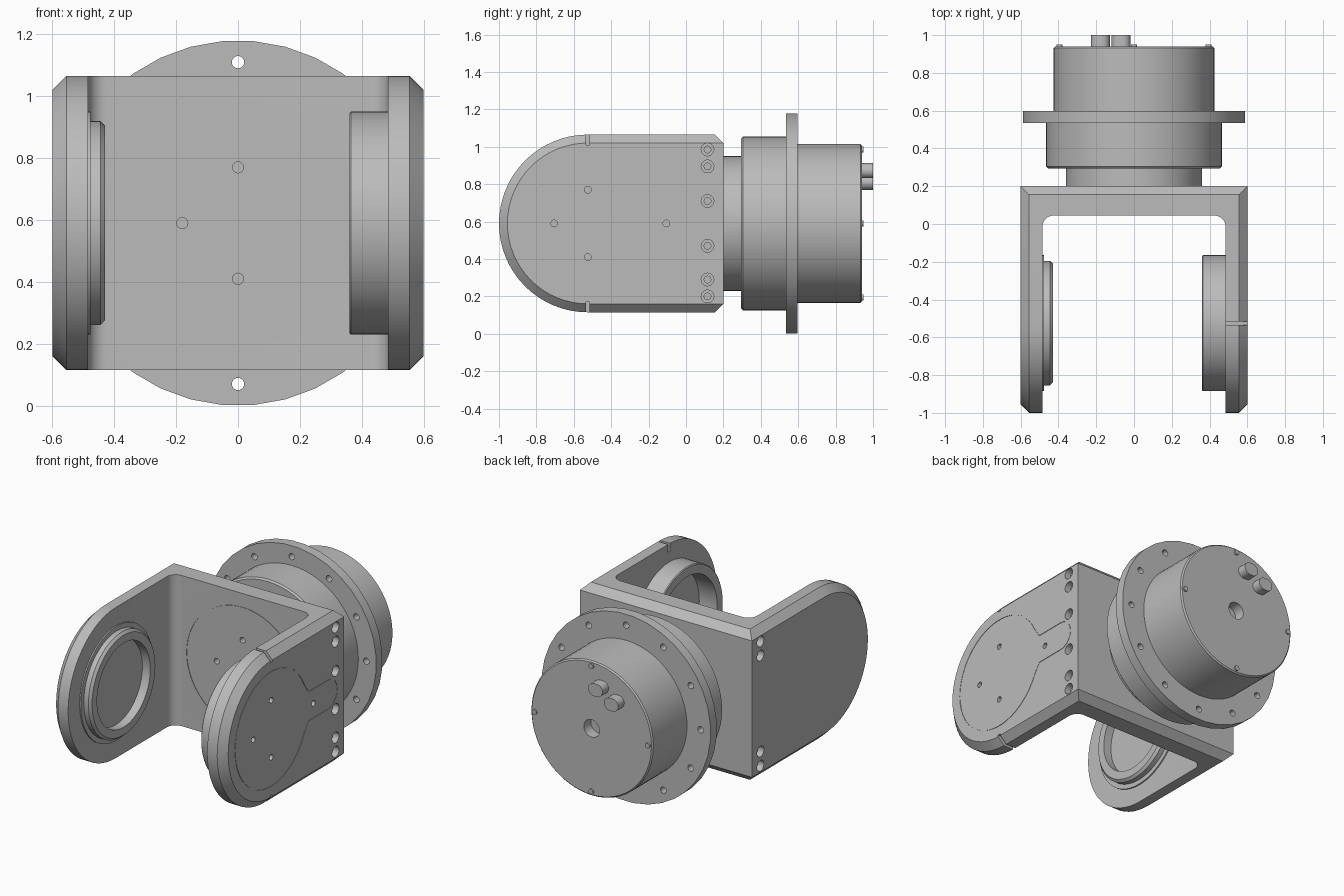
import bpy, bmesh, math
from mathutils import Vector

if "Cube" in bpy.data.objects:
    bpy.data.objects.remove(bpy.data.objects["Cube"])

MID = 0.59        # height of every main axis
PIVOT = -0.525    # y of the arm pivot
TOP = 0.475       # half height of the bracket
CH = 0.045        # bracket chamfer

grey = bpy.data.materials.new("machined_grey")
grey.use_nodes = True
grey.diffuse_color = (0.5, 0.5, 0.5, 1)
grey.node_tree.nodes["Principled BSDF"].inputs["Base Color"].default_value = (0.5, 0.5, 0.5, 1)


def loft(bm, loops, wrap=False):
    """Skin equal-length loops; wrap joins last to first, otherwise cap the ends."""
    rows = [[bm.verts.new(p) for p in loop] for loop in loops]
    n = len(rows[0])
    pairs = list(zip(rows, rows[1:])) + ([(rows[-1], rows[0])] if wrap else [])
    for a, b in pairs:
        for i in range(n):
            j = (i + 1) % n
            bm.faces.new((a[i], a[j], b[j], b[i]))
    if not wrap:
        bm.faces.new(rows[0])
        bm.faces.new(rows[-1])


def lathe(bm, axis, centre, profile, sides=64, wrap=False, phase=0.0):
    """Turn (distance, radius) pairs around the x or y axis."""
    along = Vector((1, 0, 0)) if axis == "x" else Vector((0, 1, 0))
    up = Vector((0, 0, 1))
    side = along.cross(up)
    turns = [2 * math.pi * (i + phase) / sides for i in range(sides)]
    loft(bm, [[Vector(centre) + along * t + (up * math.cos(a) + side * math.sin(a)) * r
               for a in turns] for t, r in profile], wrap)


def box(bm, lo, hi):
    corners = [(lo[0], lo[1]), (hi[0], lo[1]), (hi[0], hi[1]), (lo[0], hi[1])]
    loft(bm, [[(x, y, z) for x, y in corners] for z in (lo[2], hi[2])])


def finish(name, bm):
    bmesh.ops.remove_doubles(bm, verts=bm.verts, dist=1e-5)
    bmesh.ops.recalc_face_normals(bm, faces=bm.faces)
    mesh = bpy.data.meshes.new(name)
    bm.to_mesh(mesh)
    bm.free()
    mesh.materials.append(grey)
    obj = bpy.data.objects.new(name, mesh)
    bpy.context.collection.objects.link(obj)
    return obj


def cut(obj, cutters):
    """Subtract each cutter mesh, then bake the result."""
    helpers = []
    for bm in cutters:
        helper = finish("cutter", bm)
        helper.hide_render = True
        mod = obj.modifiers.new("cut", "BOOLEAN")
        mod.operation, mod.solver, mod.object = "DIFFERENCE", "EXACT", helper
        helpers.append(helper)
    bpy.context.view_layer.update()
    baked = bpy.data.meshes.new_from_object(obj.evaluated_get(bpy.context.evaluated_depsgraph_get()))
    obj.modifiers.clear()
    obj.data = baked
    for helper in helpers:
        bpy.data.objects.remove(helper)


def smooth(obj):
    bpy.ops.object.select_all(action="DESELECT")
    obj.select_set(True)
    bpy.context.view_layer.objects.active = obj
    bpy.ops.object.shade_smooth_by_angle(angle=math.radians(25))


def turned(name, axis, centre, profile, **options):
    bm = bmesh.new()
    lathe(bm, axis, centre, profile, **options)
    return finish(name, bm)


# Bracket: round-nosed block, chamfered along its outer rim
def side_outline(x, inset):
    r = TOP - inset
    nose = [math.pi / 2 + math.pi * i / 32 for i in range(33)]
    pts = [(0.2, CH - TOP), (0.2, TOP - CH), (0.2 - CH + inset, r)]
    pts += [(PIVOT + r * math.cos(a), r * math.sin(a)) for a in nose]
    pts += [(0.2 - CH + inset, -r)]
    return [(x, y, MID + z) for y, z in pts]


bm = bmesh.new()
loft(bm, [side_outline(x, i) for x, i in ((-0.6, CH), (-0.555, 0), (0.555, 0), (0.6, CH))])
bracket = finish("fork_bracket", bm)

# Gap between the arms, with filleted inner corners
gap = bmesh.new()
corner = [(-0.485, -1.2), (0.485, -1.2)]
for cx, start in ((0.425, 0), (-0.425, math.pi / 2)):
    for i in range(9):
        a = start + math.pi / 2 * i / 8
        corner.append((cx + 0.06 * math.cos(a), -0.015 + 0.06 * math.sin(a)))
loft(gap, [[(x, y, z) for x, y in corner] for z in (-0.2, 1.4)])

# Counterbored screw holes near the rear corners, pin holes and rim notches
holes = bmesh.new()
for z in (0.2, 0.29, 0.47, 0.71, 0.895, 0.985):
    for s in (1, -1):
        if s > 0 or abs(z - MID) > 0.2:
            lathe(holes, "x", (0, 0.115, z),
                  [(s * t, r) for t, r in ((0.5, 0), (0.5, 0.018), (0.56, 0.018),
                                           (0.56, 0.034), (0.65, 0.034), (0.65, 0))], sides=20)
for y, z in ((-0.705, MID), (PIVOT, 0.77), (PIVOT, 0.41), (-0.105, MID)):
    lathe(holes, "x", (0, y, z), [(0.55, 0.018), (0.65, 0.018)], sides=16)
for x, z in ((-0.18, MID), (0, 0.77), (0, 0.41)):
    lathe(holes, "y", (x, 0, z), [(0, 0.018), (0.1, 0.018)], sides=16)
for z in (0.1, 1.01):
    box(holes, (0.47, -0.535, z), (0.7, -0.515, z + 0.07))


# Fine seams: keyhole cover on the left arm, round cover in the back plate
def keyhole(x, grow):
    r, neck = 0.36 + grow, 0.09 + grow
    pts = [(PIVOT + r * math.cos(a), r * math.sin(a))
           for a in (math.radians(25 + 310 * i / 40) for i in range(41))]
    pts.append((-0.155, -neck))
    pts += [(0.04 + neck * math.cos(a), neck * math.sin(a))
            for a in (-math.pi / 2 + math.pi * i / 12 for i in range(13))]
    pts.append((-0.155, neck))
    return [(x, y, MID + z) for y, z in pts]


seams = bmesh.new()
loft(seams, [keyhole(x, g) for x, g in ((0.597, 0), (0.597, 0.003), (0.61, 0.003), (0.61, 0))], True)
lathe(seams, "y", (0, 0, MID), [(0.03, 0.387), (0.03, 0.39), (0.048, 0.39), (0.048, 0.387)], wrap=True)
cut(bracket, [gap, holes, seams])

# Bearing rings inside the arms
pivot = (0, PIVOT, MID)
right_ring = turned("right_bearing_ring", "x", pivot,
                    [(-0.49, 0.36), (-0.477, 0.36), (-0.477, 0.33), (-0.445, 0.33),
                     (-0.43, 0.315), (-0.43, 0.265), (-0.49, 0.265)], wrap=True)
left_ring = turned("left_bearing_cup", "x", pivot,
                   [(0.49, 0.36), (0.365, 0.36), (0.36, 0.355), (0.36, 0.3), (0.49, 0.3)], wrap=True)

# Drive unit behind the bracket
axle = (0, 0, MID)
neck = turned("drive_neck", "y", axle, [(0.195, 0.36), (0.31, 0.36)])
body = turned("drive_body", "y", axle, [(0.295, 0.455), (0.305, 0.465), (0.54, 0.465)])
rear = turned("drive_rear_housing", "y", axle, [(0.59, 0.425), (0.932, 0.425), (0.94, 0.417)])
bore = bmesh.new()
lathe(bore, "y", axle, [(0.87, 0.055), (1.0, 0.055)], sides=32)
cut(rear, [bore])

# Mounting flange with a ring of bolt holes
flange = turned("mounting_flange", "y", axle, [(0.535, 0.59), (0.597, 0.59)], sides=36, phase=0.5)
bolts = bmesh.new()
for i in range(12):
    a = math.pi * i / 6
    lathe(bolts, "y", (0.52 * math.sin(a), 0, MID + 0.52 * math.cos(a)),
          [(0.5, 0.02), (0.65, 0.02)], sides=20)
cut(flange, [bolts])

# Cover screws on the rear face
bm = bmesh.new()
for dx, dz in ((0.395, 0), (-0.395, 0), (0, 0.395), (0, -0.395)):
    lathe(bm, "y", (dx, 0, MID + dz), [(0.93, 0.016), (0.95, 0.016)], sides=16)
screws = finish("cover_screws", bm)

# Two pill-shaped cable sockets
bm = bmesh.new()
for cx, cz in ((-0.068, 0.872), (-0.178, 0.81)):
    pill = []
    for s in (1, -1):
        for i in range(13):
            a = -math.pi / 2 + math.pi * i / 12
            pill.append((cx + s * (0.01 + 0.04 * math.cos(a)), cz + s * 0.04 * math.sin(a)))
    loft(bm, [[(x, y, z) for x, z in pill] for y in (0.93, 1.0)])
sockets = finish("cable_sockets", bm)

for part in (bracket, right_ring, left_ring, neck, body, rear, flange, screws, sockets):
    smooth(part)
